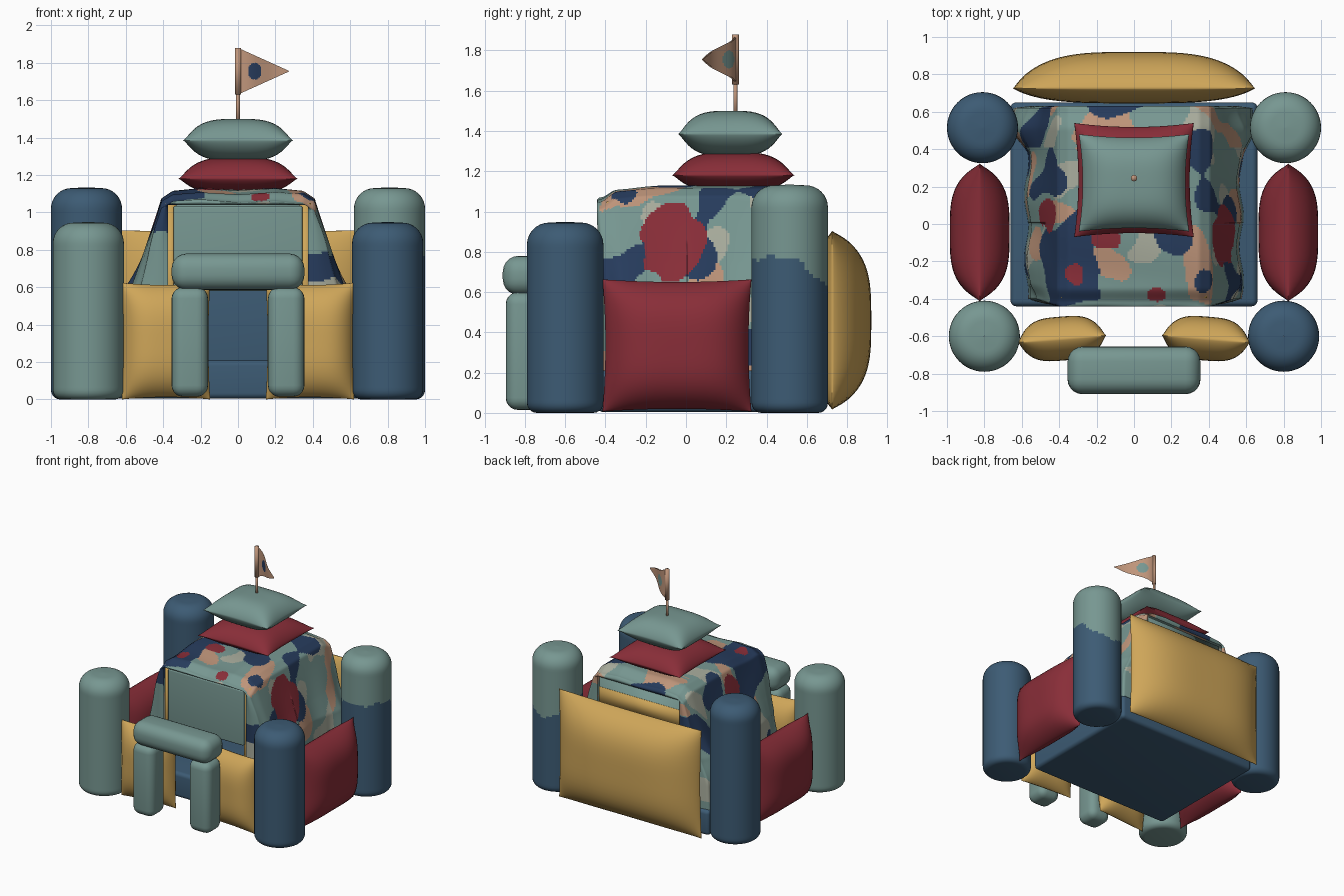
import bpy, bmesh, math
from mathutils import Vector, Matrix, noise

if "Cube" in bpy.data.objects:
    bpy.data.objects.remove(bpy.data.objects["Cube"])


def material(name, c):
    m = bpy.data.materials.new(name)
    m.diffuse_color = (*c, 1)
    m.use_nodes = True
    m.node_tree.nodes["Principled BSDF"].inputs["Base Color"].default_value = m.diffuse_color
    return m


TEAL = material("sage teal", (0.185, 0.31, 0.285))
BLUE = material("denim blue", (0.046, 0.105, 0.175))
RED = material("deep red", (0.25, 0.027, 0.04))
YELLOW = material("mustard", (0.62, 0.38, 0.10))
PEACH = material("peach tan", (0.52, 0.30, 0.195))
CREAM = material("pale sage", (0.40, 0.42, 0.34))
NAVY = material("navy", (0.02, 0.045, 0.11))


def finish(bm, name, mats, loc=(0, 0, 0), rot=(0, 0, 0), recalc=True):
    if recalc:
        bmesh.ops.recalc_face_normals(bm, faces=bm.faces)
    for f in bm.faces:
        f.smooth = True
    me = bpy.data.meshes.new(name)
    bm.to_mesh(me)
    bm.free()
    for m in mats:
        me.materials.append(m)
    ob = bpy.data.objects.new(name, me)
    ob.location, ob.rotation_euler = loc, rot
    bpy.context.collection.objects.link(ob)
    return ob


def grid(bm, nu, nv, fn, wrap=False):
    vs = [[bm.verts.new(fn(i, j)) for j in range(nv)] for i in range(nu)]
    faces = []
    for i in range(nu - 1):
        for j in range(nv if wrap else nv - 1):
            k = (j + 1) % nv
            faces.append(bm.faces.new((vs[i][j], vs[i + 1][j], vs[i + 1][k], vs[i][k])))
    return vs, faces


def pillow(name, mat, loc, w, h, t_front, t_back, rot=(0, 0, 0), pinch=0.04, n=28):
    """Stuffed cushion in the local xz plane, half sizes w, h; bulges along y."""
    bm = bmesh.new()
    for t in (-t_front, t_back):
        def pt(i, j):
            u = math.sin((i / n - 0.5) * math.pi)
            v = math.sin((j / n - 0.5) * math.pi)
            f = max(0, (1 - abs(u) ** 3.5) * (1 - abs(v) ** 3.5)) ** 0.75
            return (w * u * (1 - pinch * (1 - v * v)), t * f, h * v * (1 - pinch * (1 - u * u)))
        grid(bm, n + 1, n + 1, pt)
    bmesh.ops.remove_doubles(bm, verts=bm.verts, dist=0.0004)
    return finish(bm, name, [mat], loc, rot)


def box(name, mat, lo, hi, bevel):
    bm = bmesh.new()
    bmesh.ops.create_cube(bm, size=1)
    for v in bm.verts:
        v.co = Vector([(a + b) / 2 + c * (b - a) for a, b, c in zip(lo, hi, v.co)])
    if bevel:
        bmesh.ops.bevel(bm, geom=bm.edges[:], offset=bevel, segments=5, profile=0.5, affect='EDGES')
    return finish(bm, name, [mat])


def bolster(name, mats, x, y, top, r=0.19, rule=None):
    """Upright roll with rounded ends."""
    prof = [(0.001, 0.0)]
    prof += [(r - 0.05 + 0.05 * math.sin(a), 0.05 - 0.05 * math.cos(a)) for a in [k * math.pi / 10 for k in range(6)]]
    prof += [(r, 0.05 + (top - 0.16) * k / 50) for k in range(1, 51)]
    prof += [(r - 0.11 + 0.11 * math.cos(a), top - 0.11 + 0.11 * math.sin(a)) for a in [k * math.pi / 16 for k in range(1, 9)]]
    prof += [(0.001, top + 0.004)]
    bm = bmesh.new()
    seg = 48

    def pt(i, j):
        a = 2 * math.pi * j / seg
        return (prof[i][0] * math.cos(a), prof[i][0] * math.sin(a), prof[i][1])
    grid(bm, len(prof), seg, pt, True)
    if rule:
        for f in bm.faces:
            f.material_index = rule(f.calc_center_median())
    return finish(bm, name, mats, (x, y, 0))


# corner towers
bolster("front_left_tower", [TEAL], -0.80, -0.60, 0.945)
bolster("front_right_tower", [BLUE], 0.80, -0.60, 0.945)
bolster("back_left_tower", [BLUE], -0.81, 0.515, 1.13)
bolster("back_right_tower", [TEAL, BLUE], 0.81, 0.515, 1.13,
        rule=lambda c: int(c.z < 0.77 - max(0, c.y - 0.03) * 0.95 + 0.012 * math.sin(c.y * 50)))

# wall cushions
for s, side in ((-1, "left"), (1, "right")):
    pillow(side + "_wall_cushion", RED, (s * 0.825, -0.045, 0.335), 0.37, 0.328, 0.16, 0.16, (0, 0, math.pi / 2))
    pillow(side + "_front_cushion", YELLOW, (s * 0.385, -0.615, 0.312), 0.237, 0.312, 0.115, 0.12, (0, 0, s * -0.08))
    # gate posts
    xs = sorted((s * 0.16, s * 0.355))
    box(side + "_gate_post", TEAL, (xs[0], -0.895, 0.015), (xs[1], -0.70, 0.60), 0.06)
    # inner uprights beside the curtain
    xs = sorted((s * 0.33, s * 0.39))
    box(side + "_inner_upright", YELLOW, (xs[0], -0.395, 0.2), (xs[1], -0.36, 1.05), 0)
box("gate_lintel", TEAL, (-0.355, -0.91, 0.585), (0.355, -0.655, 0.78), 0.08)
pillow("back_wall_cushion", YELLOW, (0, 0.725, 0.46), 0.65, 0.445, 0.08, 0.195, pinch=0.02)

# floor mattress and inner panels
box("floor_mattress", BLUE, (-0.66, -0.44, 0.004), (0.66, 0.65, 0.21), 0.03)
box("front_curtain", TEAL, (-0.345, -0.425, 0.58), (0.345, -0.39, 1.035), 0.012)
box("back_curtain", TEAL, (-0.37, 0.585, 0.2), (0.37, 0.60, 1.04), 0)
box("back_curtain_band", YELLOW, (-0.37, 0.597, 0.80), (0.37, 0.606, 0.95), 0)
box("inner_back_panel", BLUE, (-0.5, 0.53, 0.2), (0.5, 0.56, 0.60), 0.01)

# draped blanket: cross-section swept front to back, ends folded in as flaps
half = [(0, 1.12), (0.2, 1.13), (0.35, 1.115), (0.41, 1.075), (0.445, 0.96), (0.51, 0.75), (0.56, 0.6), (0.575, 0.2)]


def section(q):
    """Point on the cross-section, q in -1..1, by arc length."""
    lens = [math.dist(a, b) for a, b in zip(half, half[1:])]
    d = abs(q) * sum(lens)
    for a, b, l in zip(half, half[1:], lens):
        if d <= l + 1e-6:
            t = d / l
            return math.copysign(a[0] + (b[0] - a[0]) * t, q), a[1] + (b[1] - a[1]) * t
        d -= l


def step(a, b, x):
    t = min(1, max(0, (x - a) / (b - a)))
    return t * t * (3 - 2 * t)


Y0, Y1, NY, NC, NQ = -0.43, 0.62, 104, 12, 220
rows = [(Y0, 1 - k / NC) for k in range(NC)]
rows += [(Y0 + (Y1 - Y0) * k / NY, 0) for k in range(NY + 1)]
rows += [(Y1, k / NC) for k in range(1, NC + 1)]


def cloth(i, j):
    y, t = rows[i]
    x, z = section(j / NQ * 2 - 1)
    s = 1 if x > 0 else -1
    low = step(1.08, 0.5, z)
    end = step(-0.34, -0.43, y) + step(0.5, 0.62, y)
    roof = step(0.8, 1.1, z)
    z -= roof * (0.045 * end + 0.012 * (1 - math.cos(9 * y + 3 * x)) * step(0.1, -0.3, y))
    x += s * low * (0.012 * math.sin(17 * y + s) + 0.07 * step(0.36, 0.52, y) * step(0.8, 0.4, z) - 0.03 * end * step(0.4, 0.6, z))
    ix, iz = max(-0.375, min(0.375, x)), min(z, 1.04)
    yy = y + (-0.012 if y < 0 else 0.012) * math.sin(math.pi * t)
    if y < 0:
        yy += 0.03 * low * (1 - t)
    return (x + (ix - x) * t, yy, z + (iz - z) * t)


def inside(a, b, ra, rb):
    return (a / ra) ** 2 + (b / rb) ** 2 < 1


def pattern(c, q):
    """Organic patches: placed red blobs, the rest from smooth noise."""
    wob = 0.03 * noise.noise(c * 9)
    x, y, z = c.x, c.y + wob, c.z + wob
    if x > 0.38 and inside(y + 0.07, z - 0.84, 0.17 - 0.25 * max(0, 0.85 - z), 0.19):
        return 1
    if x < -0.38 and inside(y - 0.05, z - 0.9, 0.09, 0.14):
        return 1
    if z > 1 and (inside(x + 0.15, y + 0.08, 0.08, 0.06) or inside(x + 0.32, y + 0.27, 0.05, 0.05)
                  or inside(x - 0.12, y + 0.38, 0.05, 0.04)):
        return 1
    p = Vector((q * 1.1 * 4.3, (c.y + 0.4 * (1.04 - c.z) * (abs(c.y) > 0.41)) * 4.8, 0))
    for idx, off, th in ((2, 3.7, 0.24), (3, 11.3, 0.28), (4, 23.1, 0.27)):
        if noise.noise(p + Vector((off, off * 2, off))) > th:
            return idx
    return 0


bm = bmesh.new()
_, faces = grid(bm, len(rows), NQ + 1, cloth)
for k, f in enumerate(faces):
    f.material_index = pattern(f.calc_center_median(), (k % NQ + 0.5) / NQ * 2 - 1)
blanket = finish(bm, "patterned_blanket", [TEAL, RED, NAVY, PEACH, CREAM])

# roof cushions
flat = (math.pi / 2, 0, 0)
pillow("lower_roof_cushion", RED, (0, 0.235, 1.18), 0.32, 0.305, 0.08, 0.115, (-math.pi / 2, 0, 0), 0.07)
bpy.data.objects["lower_roof_cushion"].rotation_euler = flat
pillow("upper_roof_cushion", TEAL, (0, 0.22, 1.385), 0.295, 0.26, 0.11, 0.115, flat, 0.07)

# flag pole and sleeve
for name, r, z0, z1 in (("flag_pole", 0.010, 1.46, 1.66), ("flag_sleeve", 0.017, 1.63, 1.88)):
    bm = bmesh.new()
    bmesh.ops.create_cone(bm, cap_ends=True, segments=16, radius1=r, radius2=r, depth=z1 - z0,
                          matrix=Matrix.Translation((0, 0.245, (z0 + z1) / 2)))
    ob = finish(bm, name, [PEACH])

# pennant: two thin layers with a patch on each side
bm = bmesh.new()
NF = 40
for side, off in ((1, -0.004), (2, 0.004)):
    def flag(i, j):
        u = i / NF
        hh = 0.122 * (1 - u) + 0.002
        return (0.27 * u + off * -0.5, 0.245 - 0.17 * u ** 1.3 + 0.012 * math.sin(u * 7) + off,
                1.755 + hh * (j / NF * 2 - 1))
    _, fs = grid(bm, NF + 1, NF + 1, flag)
    for f in fs:
        c = f.calc_center_median()
        f.material_index = side if inside(c.x - 0.09, c.z - 1.755, 0.036, 0.045) else 0
    if side == 2:
        bmesh.ops.reverse_faces(bm, faces=fs)
finish(bm, "pennant", [PEACH, NAVY, TEAL], recalc=False)
